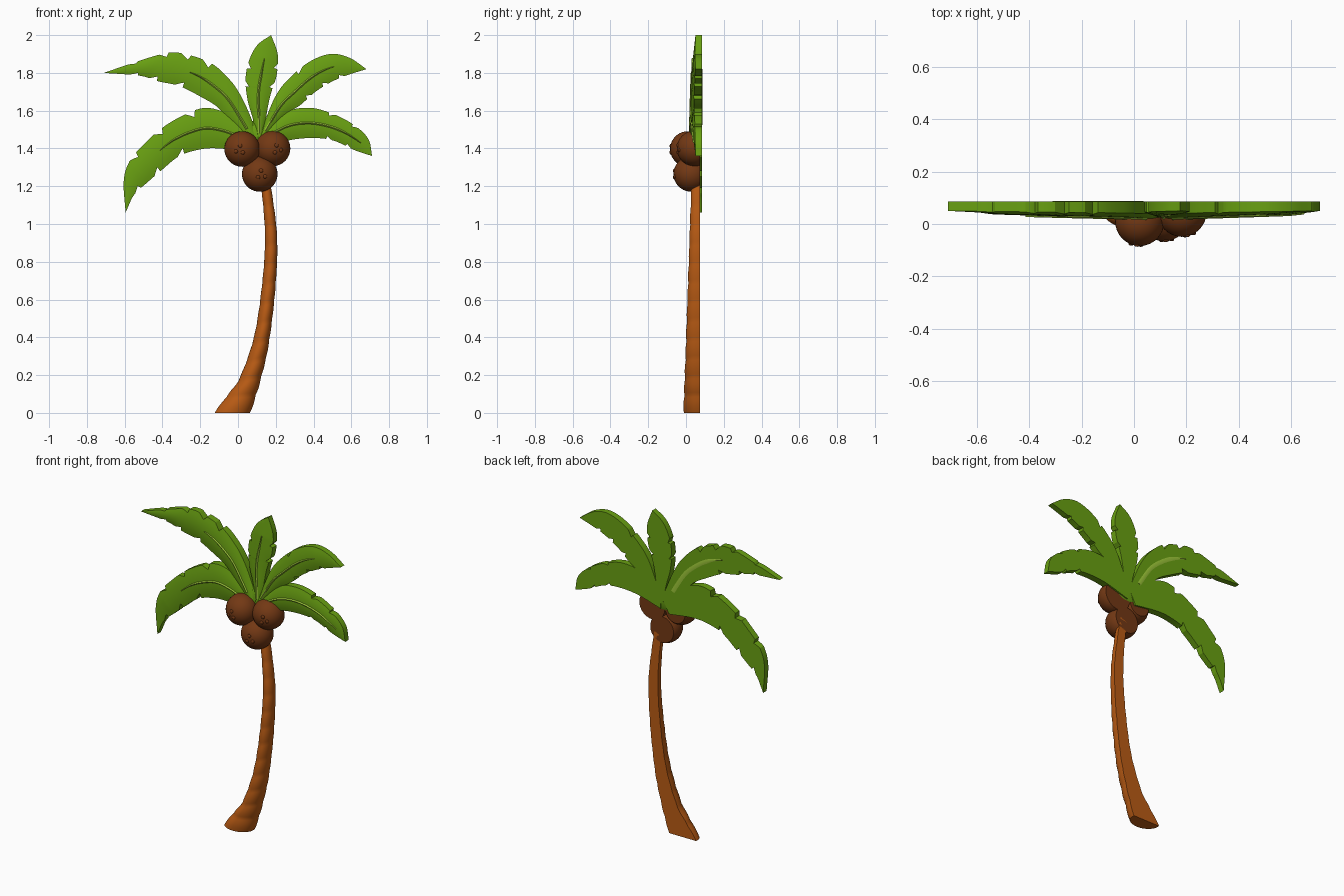
import bpy, bmesh, math
from mathutils import Vector

if "Cube" in bpy.data.objects:
    bpy.data.objects.remove(bpy.data.objects["Cube"])


def material(name, rgb):
    m = bpy.data.materials.new(name)
    m.diffuse_color = (*rgb, 1)
    m.use_nodes = True
    m.node_tree.nodes["Principled BSDF"].inputs["Base Color"].default_value = m.diffuse_color
    return m


LEAF = material("leaf_green", (0.141, 0.352, 0.006))
RIB = material("rib_light_green", (0.33, 0.56, 0.04))
BARK = material("bark_brown", (0.485, 0.105, 0.007))
SHELL = material("coconut_brown", (0.171, 0.040, 0.007))
BACK = 0.085


def finish(bm, name, mat, angle=40):
    bmesh.ops.remove_doubles(bm, verts=bm.verts, dist=1e-5)
    bmesh.ops.recalc_face_normals(bm, faces=bm.faces)
    me = bpy.data.meshes.new(name)
    bm.to_mesh(me)
    bm.free()
    for p in me.polygons:
        p.use_smooth = True
    me.set_sharp_from_angle(angle=math.radians(angle))
    me.materials.append(mat)
    ob = bpy.data.objects.new(name, me)
    bpy.context.collection.objects.link(ob)
    return ob


def loft(name, rings, mat, angle=40):
    """Skin a list of closed cross-sections and cap both ends."""
    bm = bmesh.new()
    rows = [[bm.verts.new(p) for p in r] for r in rings]
    n = len(rows[0])
    for a, b in zip(rows, rows[1:]):
        for j in range(n):
            k = (j + 1) % n
            bm.faces.new((a[j], a[k], b[k], b[j]))
    bm.faces.new(rows[0])
    bm.faces.new(rows[-1])
    return finish(bm, name, mat, angle)


def spline(pts):
    """Smooth curve through (x, z) points, as a function of length fraction."""
    p = [Vector(q) for q in pts]
    p = [2 * p[0] - p[1]] + p + [2 * p[-1] - p[-2]]
    out = []
    for i in range(1, len(p) - 2):
        a, b, c, d = p[i - 1:i + 3]
        for k in range(16):
            u = k / 16
            out.append(0.5 * (2 * b + (c - a) * u + (2 * a - 5 * b + 4 * c - d) * u * u
                              + (3 * b - a - 3 * c + d) * u ** 3))
    out.append(p[-2])
    acc = [0]
    for a, b in zip(out, out[1:]):
        acc.append(acc[-1] + (b - a).length)

    def at(t):
        s = min(max(t, 0), 1) * acc[-1]
        for i in range(len(out) - 1):
            if s <= acc[i + 1]:
                return out[i].lerp(out[i + 1], (s - acc[i]) / max(acc[i + 1] - acc[i], 1e-9))
        return out[-1]
    return at


def frond(name, upper, lower, cuts_up, cuts_lo, rib_start, depth=0.25, back_rib=False):
    up, lo = spline(upper), spline(lower)
    w = 0.045
    ts = {i / 48 for i in range(49)}
    for c in cuts_up + cuts_lo:
        ts |= {c, c + 0.006, c - w}

    def reach(t, cuts):     # how far the edge extends, with torn notches
        for c in cuts:
            if c - w < t <= c + 1e-6:
                return 1 - depth * (1 - (c - t) / w)
        return 1

    def front(t, s):        # domed front surface
        return 0.05 - 0.012 * t - (0.008 + 0.010 * t) * min(1, 4 * t) * (1 - s * s)

    rings = []
    for t in sorted(ts):
        a, b = up(t), lo(t)
        mid, half = (a + b) / 2, (a - b) / 2
        ru, rl = reach(t, cuts_up), reach(t, cuts_lo)
        ring = []
        for j in range(9):
            s = -1 + j / 4
            s *= ru if s > 0 else rl
            q = mid + half * s
            ring.append((q.x, front(t, s), q.y))
        for e in (ring[-1], ring[0]):
            ring.append((e[0], BACK, e[2]))
        rings.append(ring)
    loft(name, rings, LEAF, 30)

    def strip(label, t0, t1, width, y_side, y_mid):
        rs = []
        for i in range(25):
            t = t0 + (t1 - t0) * i / 24
            a, b = up(t), lo(t)
            m, d = (a + b) / 2, (a - b).normalized() * width * min(1, 0.25 + i / 8)
            l, r = m - d, m + d
            rs.append([(l.x, y_side(t), l.y), (m.x, y_mid(t), m.y), (r.x, y_side(t), r.y)])
        loft(label, rs, RIB)

    strip(name + "_rib", rib_start, 0.93, 0.009,
          lambda t: front(t, 0) + 0.003, lambda t: front(t, 0) - 0.006)
    if back_rib:
        strip(name + "_back_rib", 0.42, 0.9, 0.017, lambda t: BACK - 0.001, lambda t: BACK + 0.003)


# Five fronds, each given by its two edges from tip to base
frond("frond_upper_left",
      [(-.71, 1.80), (-.55, 1.855), (-.38, 1.905), (-.28, 1.90), (-.14, 1.85),
       (-.04, 1.76), (.02, 1.67), (.07, 1.56), (.11, 1.45)],
      [(-.71, 1.80), (-.52, 1.785), (-.42, 1.755), (-.31, 1.73), (-.2, 1.675),
       (-.11, 1.62), (-.04, 1.54), (.05, 1.44)],
      [.17, .33, .44, .55], [.2, .32, .48], .48, .3, True)
frond("frond_lower_left",
      [(-.595, 1.06), (-.605, 1.23), (-.57, 1.34), (-.49, 1.43), (-.40, 1.51),
       (-.28, 1.58), (-.16, 1.615), (-.02, 1.565), (.10, 1.46)],
      [(-.595, 1.06), (-.55, 1.155), (-.48, 1.22), (-.41, 1.28), (-.31, 1.36),
       (-.2, 1.395), (-.1, 1.40), (.06, 1.38)],
      [.3, .47, .65], [.19, .36, .56], .42, .32)
frond("frond_top",
      [(.175, 2.0), (.105, 1.95), (.06, 1.87), (.04, 1.77), (.05, 1.66), (.08, 1.55), (.10, 1.44)],
      [(.175, 2.0), (.21, 1.9), (.205, 1.79), (.18, 1.71), (.16, 1.63), (.13, 1.44)],
      [.36, .52], [.32, .5], .25, .25)
frond("frond_upper_right",
      [(.68, 1.82), (.59, 1.88), (.49, 1.90), (.38, 1.86), (.275, 1.775), (.195, 1.67), (.11, 1.46)],
      [(.68, 1.82), (.57, 1.785), (.49, 1.75), (.41, 1.70), (.33, 1.63), (.25, 1.575), (.13, 1.44)],
      [.5], [.22, .36, .52], .25, .25)
frond("frond_lower_right",
      [(.71, 1.36), (.69, 1.45), (.62, 1.52), (.51, 1.58), (.38, 1.615), (.25, 1.59), (.11, 1.48)],
      [(.71, 1.36), (.62, 1.39), (.51, 1.44), (.41, 1.455), (.28, 1.445), (.12, 1.40)],
      [.27, .45], [.24, .42], .15, .22)


def ball(name, centre, radii, mat, clip=None):
    bm = bmesh.new()
    bmesh.ops.create_uvsphere(bm, u_segments=32, v_segments=20, radius=1)
    for v in bm.verts:
        v.co = Vector([c + r * k for c, r, k in zip(centre, radii, v.co)])
    if clip is not None:    # flat back
        cut = bmesh.ops.bisect_plane(bm, geom=bm.verts[:] + bm.edges[:] + bm.faces[:],
                                     plane_co=(0, clip, 0), plane_no=(0, 1, 0), clear_outer=True)
        edges = [e for e in cut["geom_cut"] if isinstance(e, bmesh.types.BMEdge)]
        bmesh.ops.contextual_create(bm, geom=edges)
    return finish(bm, name, mat)


# Crown where the fronds meet
ball("crown", (.11, .055, 1.46), (.12, .03, .09), LEAF)

# Coconuts with three little eyes each
R = 0.094
for name, c, tilt in (("coconut_left", (.022, .01, 1.397), -.15),
                      ("coconut_right", (.183, .045, 1.40), .3),
                      ("coconut_bottom", (.115, .028, 1.265), .1)):
    ball(name, c, (R, R, R), SHELL, 0.075)
    for k in range(3):
        a = tilt + math.pi / 2 + k * math.tau / 3
        d = Vector((tilt + .24 * math.cos(a), -1, -.05 + .24 * math.sin(a))).normalized()
        p = Vector(c) + d * R * 0.98
        ball(f"{name}_eye_{k + 1}", p, (.011, .007, .011), SHELL)

# Curved trunk: half-round ringed front, flat back
left = spline([(-.125, 0), (-.05, .10), (.012, .19), (.087, .41), (.13, .70),
               (.143, .93), (.127, 1.16), (.10, 1.30)])
right = spline([(.065, 0), (.09, .08), (.112, .15), (.157, .335), (.19, .58),
                (.206, .80), (.205, .96), (.18, 1.16), (.155, 1.30)])
rings = []
for i in range(105):
    t = i / 104
    a, b = left(t), right(t)
    mid, half = (a + b) / 2, (b - a) / 2
    bump = 0.98 + 0.05 * abs(math.sin(math.pi * 13 * t))
    depth = (0.088 - 0.043 * min(1, t * 1.05)) * bump
    ring = []
    for j in range(21):
        ang = math.pi * j / 20
        q = mid + half * math.cos(ang) * bump
        ring.append((q.x, 0.06 - (depth - 0.015) * math.sin(ang), max(q.y, 0)))
    for e in (ring[-1], ring[0]):
        ring.append((e[0], 0.075, e[2]))
    rings.append(ring)
loft("trunk", rings, BARK, 40)
